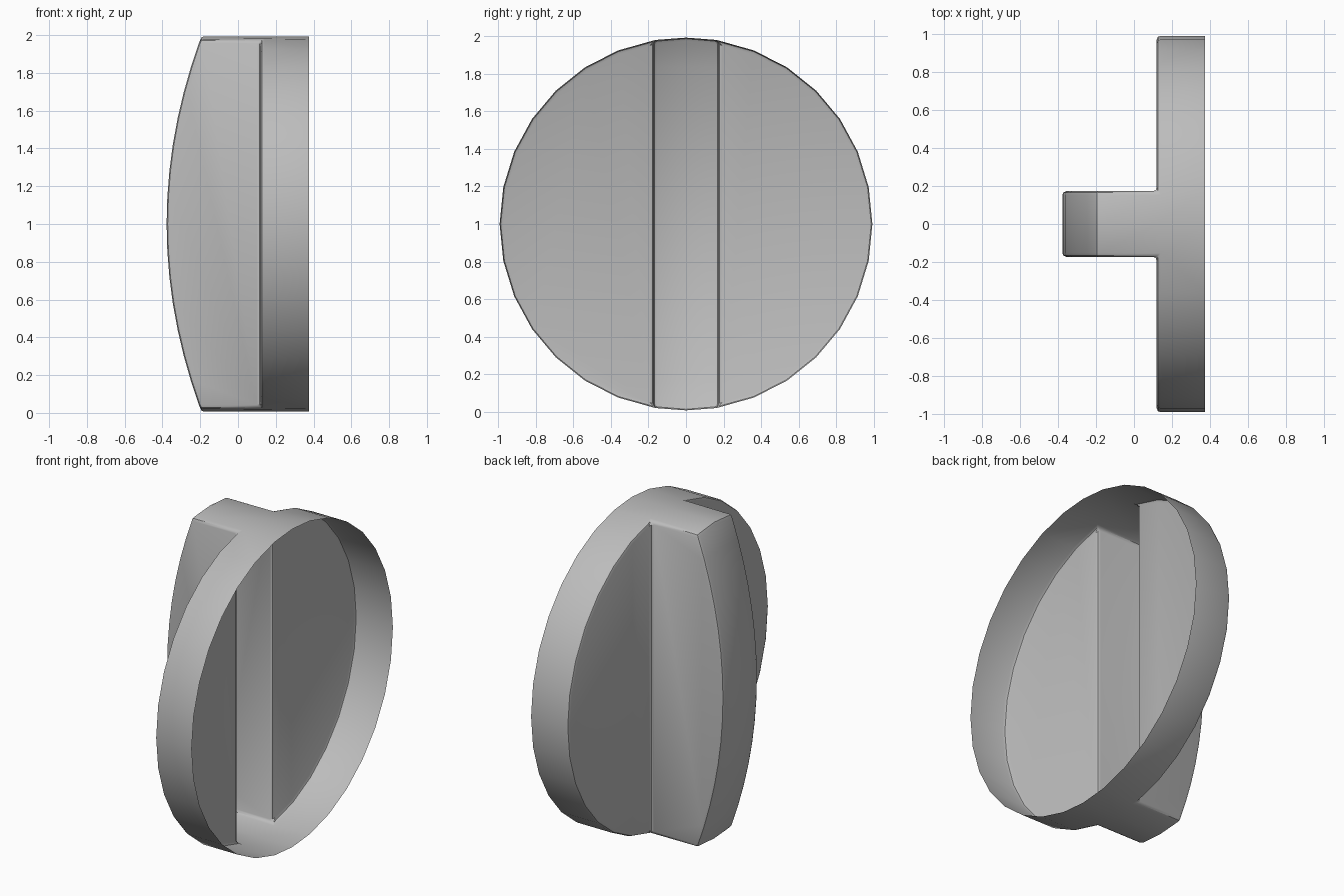
import bpy, bmesh, math

if "Cube" in bpy.data.objects:
    bpy.data.objects.remove(bpy.data.objects["Cube"])

HALF = 0.173            # half width of the grip
R = 0.993               # disc radius
XB, XF = 0.375, 0.12    # open back rim, disc front
X_END, X_MID = -0.20, -0.378   # grip crown at its ends and middle
N = 14                  # arc steps per disc side
A0 = math.asin(HALF / R)
Z_END = R * math.cos(A0)

bm = bmesh.new()
cache = {}


def v(x, y, z):
    key = (round(x, 4), round(y, 4), round(z, 4))
    if key not in cache:
        cache[key] = bm.verts.new((x, y, z + 1))
    return cache[key]


def face(pts):
    return bm.faces.new([v(*p) for p in pts])


def crown(z):
    return X_MID + (X_END - X_MID) * (z / Z_END) ** 2


# Grip crown stations along z
stations = [-Z_END + 2 * Z_END * i / 14 for i in range(15)]

for s in (-1, 1):
    # Half disc: flat front and rim wall, open at the back
    arc = []
    for i in range(N + 1):
        a = A0 + (math.pi - 2 * A0) * i / N
        arc.append((s * R * math.sin(a), R * math.cos(a)))
    face([(XF, y, z) for y, z in arc])
    for (y0, z0), (y1, z1) in zip(arc, arc[1:]):
        face([(XF, y0, z0), (XF, y1, z1), (XB, y1, z1), (XB, y0, z0)])
    # Grip side wall
    face([(crown(z), s * HALF, z) for z in stations]
         + [(XF, s * HALF, Z_END), (XF, s * HALF, -Z_END)])

    # Rounded grip end, running down to the back rim (s = top or bottom)
    ys = [-HALF, 0, HALF]
    ends = [(y, s * math.sqrt(R * R - y * y)) for y in ys]
    for (y0, z0), (y1, z1) in zip(ends, ends[1:]):
        for x0, x1 in ((X_END, XF), (XF, XB)):
            face([(x0, y0, z0), (x0, y1, z1), (x1, y1, z1), (x1, y0, z0)])
    z = s * stations[-2]
    face([(crown(z), -HALF, z)] + [(X_END, y, e) for y, e in ends]
         + [(crown(z), HALF, z)])

# Grip crown strips
for z0, z1 in zip(stations[1:-1], stations[2:-1]):
    face([(crown(z0), -HALF, z0), (crown(z0), HALF, z0),
          (crown(z1), HALF, z1), (crown(z1), -HALF, z1)])

# Small rounding on all hard edges
bmesh.ops.recalc_face_normals(bm, faces=bm.faces[:])
bm.normal_update()
mid = min(bm.faces, key=lambda f: f.calc_center_median().x)
if mid.normal.x > 0:
    bmesh.ops.reverse_faces(bm, faces=bm.faces[:])
hard = [e for e in bm.edges
        if len(e.link_faces) == 2 and e.calc_face_angle() > math.radians(35)]
bmesh.ops.bevel(bm, geom=hard, offset=0.02, offset_type='OFFSET', segments=2,
                profile=0.5, affect='EDGES', clamp_overlap=True)

mesh = bpy.data.meshes.new("knob_shell")
bm.to_mesh(mesh)
bm.free()
knob = bpy.data.objects.new("knob_shell", mesh)
bpy.context.collection.objects.link(knob)

mat = bpy.data.materials.new("light grey")
mat.diffuse_color = (0.5, 0.5, 0.5, 1)
mat.use_nodes = True
mat.node_tree.nodes["Principled BSDF"].inputs["Base Color"].default_value = mat.diffuse_color
mesh.materials.append(mat)

bpy.context.view_layer.objects.active = knob
knob.select_set(True)
bpy.ops.object.shade_smooth_by_angle(angle=math.radians(30))
